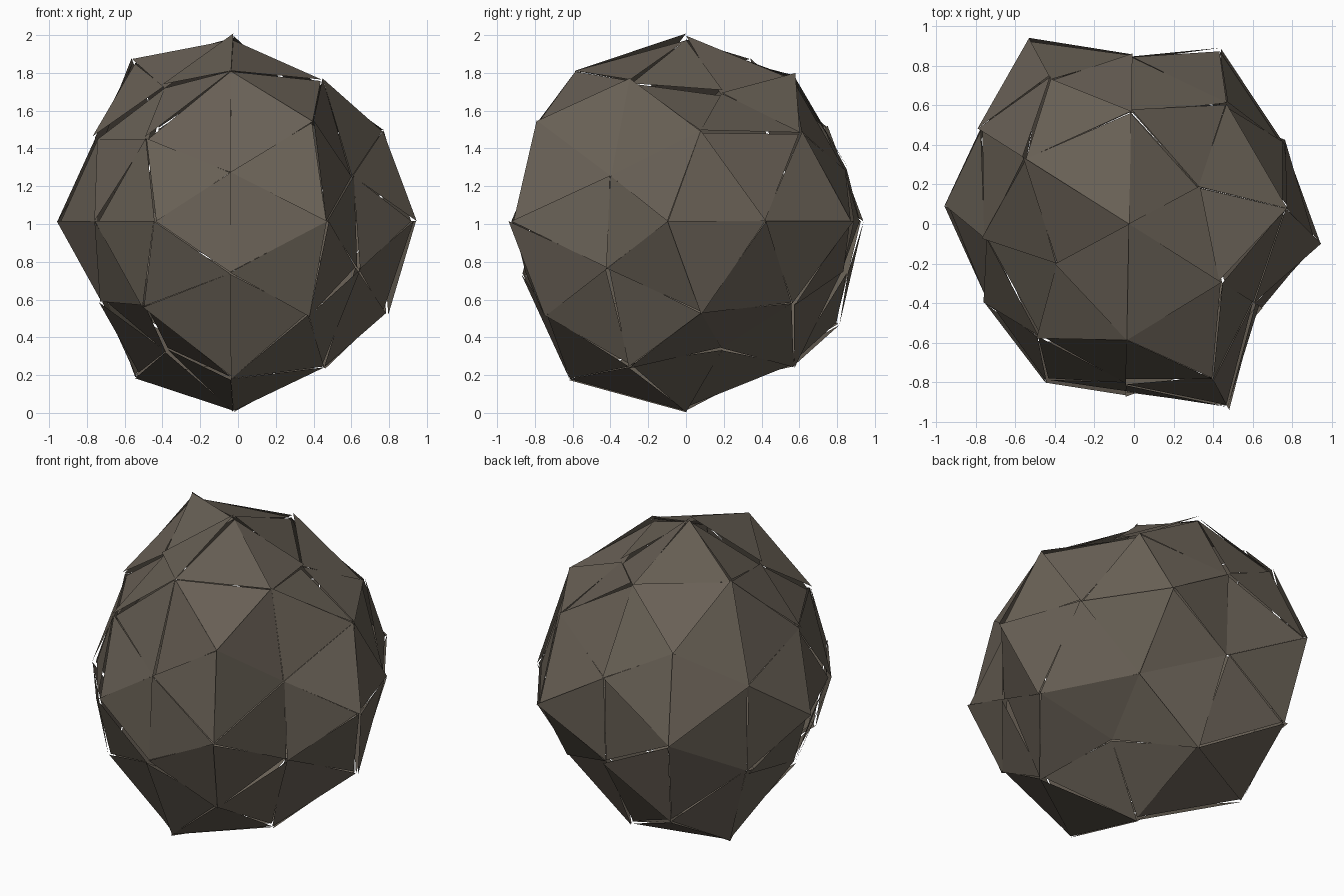
import bpy, bmesh, random
from itertools import product
from mathutils import Vector, Matrix

if "Cube" in bpy.data.objects:
    bpy.data.objects.remove(bpy.data.objects["Cube"])

random.seed(4)

# Geodesic ball points, grouped by mirror family, with one radius factor for
# each sign combination (+ before -, in x, y, z order of the non-zero axes)
families = [
    ((0, 0, 1), [.975, .995]),
    ((0, 1, 0), [1.015, 1.01]),
    ((1, 0, 0), [.93, .86]),
    ((.526, 0, .851), [.80, .80, .845, .80]),
    ((.851, .526, 0), [1.01, .985, .945, .915]),
    ((0, .851, .526), [.95, 1.03, 1.0, .95]),
    ((.309, .5, .809), [.95, .945, .92, .95, 1.05, 1.01, .965, 1.02]),
    ((.5, .809, .309), [.88, .87, .78, .81, .92, .90, .825, .89]),
    ((.809, .309, .5), [.94, .88, .945, .975, .88, .84, .875, .90]),
]
ball = bmesh.new()
radius = []
for base, factors in families:
    signs = product(*[(1, -1) if c else (1,) for c in base])
    for sign, f in zip(signs, factors):
        ball.verts.new(Vector([c * s for c, s in zip(base, sign)]).normalized())
        radius.append(f)
ball.verts.index_update()
tag = ball.verts.layers.float.new("radius")
ball.verts.ensure_lookup_table()
for v, f in zip(ball.verts, radius):
    v[tag] = f
bmesh.ops.convex_hull(ball, input=ball.verts[:])

# Loose facets: every triangle has its own slightly shifted corners (cracks)
place = (Matrix.Translation((-.025, 0, 1.015)) @ Matrix.Rotation(.494, 4, 'Z')
         @ Matrix.Diagonal((.95, 1.04, 1, 1)))
rock = bmesh.new()
for face in ball.faces:
    corners = [place @ (v.co * (v[tag] + random.uniform(-.02, .02))) for v in face.verts]
    n = (corners[1] - corners[0]).cross(corners[2] - corners[0])
    if n.dot(corners[0] - place.translation) < 0:
        corners.reverse()
    rock.faces.new([rock.verts.new(c) for c in corners])
mesh = bpy.data.meshes.new("rock")
rock.to_mesh(mesh)
rock.free()
ball.free()

# Dark stone colour
stone = bpy.data.materials.new("stone")
stone.diffuse_color = (.14, .118, .092, 1)
stone.use_nodes = True
stone.node_tree.nodes["Principled BSDF"].inputs["Base Color"].default_value = stone.diffuse_color
mesh.materials.append(stone)
bpy.context.collection.objects.link(bpy.data.objects.new("rock", mesh))
